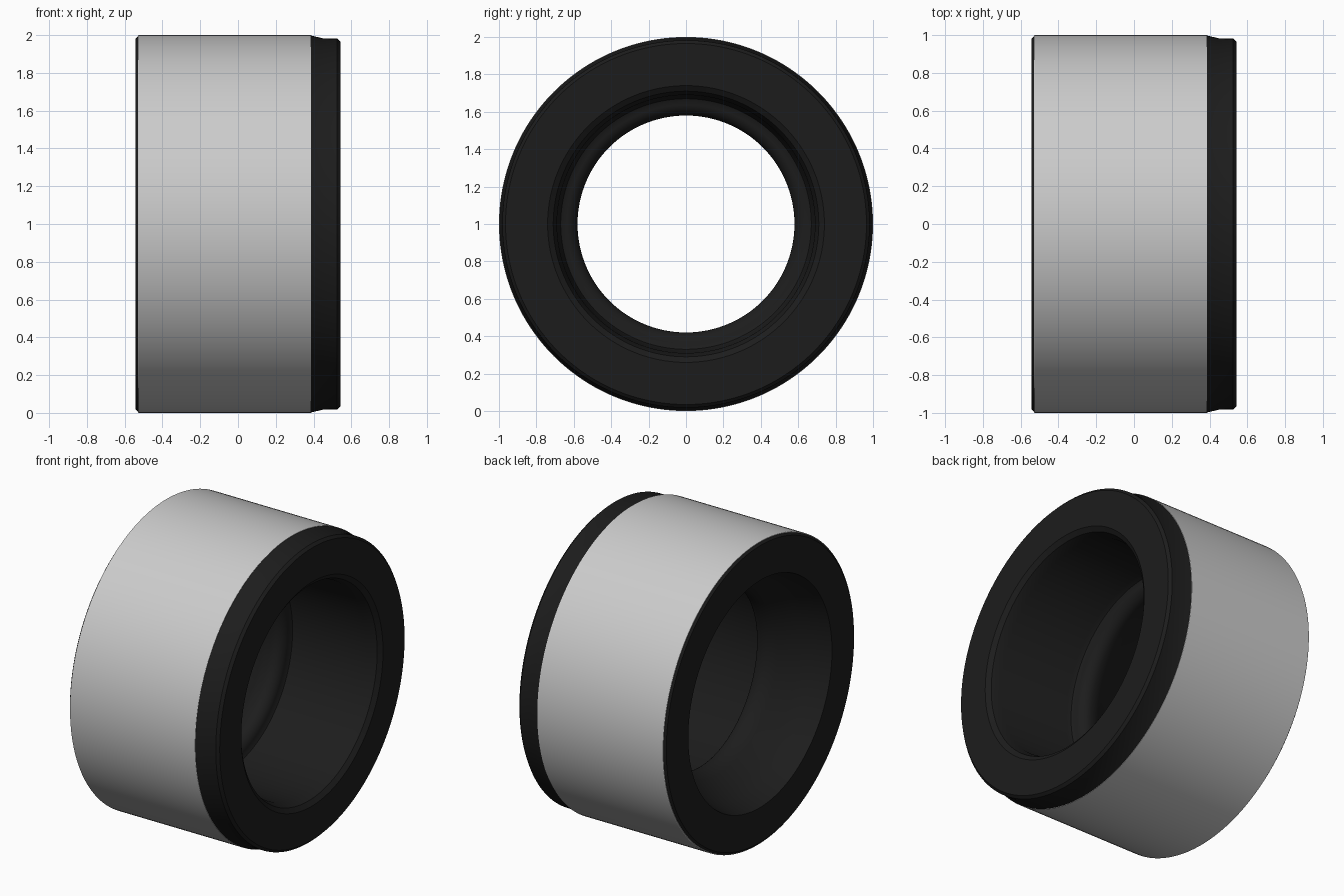
import bpy, bmesh, math

if "Cube" in bpy.data.objects:
    bpy.data.objects.remove(bpy.data.objects["Cube"])

SEGMENTS = 160
CENTRE_Z = 1.0


def lathe(name, profile, material=None):
    """Revolve a closed (x, radius) profile around the horizontal x axis."""
    bm = bmesh.new()
    rings = []
    for i in range(SEGMENTS):
        a = 2 * math.pi * i / SEGMENTS
        rings.append([bm.verts.new((x, r * math.cos(a), CENTRE_Z + r * math.sin(a)))
                      for x, r in profile])
    n = len(profile)
    for i in range(SEGMENTS):
        p, q = rings[i], rings[(i + 1) % SEGMENTS]
        for j in range(n):
            k = (j + 1) % n
            bm.faces.new((p[j], p[k], q[k], q[j]))
    bmesh.ops.recalc_face_normals(bm, faces=bm.faces)
    mesh = bpy.data.meshes.new(name)
    bm.to_mesh(mesh)
    bm.free()
    obj = bpy.data.objects.new(name, mesh)
    bpy.context.collection.objects.link(obj)
    if material:
        mesh.materials.append(material)
    bpy.ops.object.select_all(action='DESELECT')
    obj.select_set(True)
    bpy.context.view_layer.objects.active = obj
    bpy.ops.object.shade_smooth_by_angle(angle=math.radians(25))
    return obj


rubber = bpy.data.materials.new("black_rubber")
rubber.diffuse_color = (0.012, 0.012, 0.012, 1)
rubber.use_nodes = True
rubber.node_tree.nodes["Principled BSDF"].inputs["Base Color"].default_value = rubber.diffuse_color

# Rounded back edge of the inner sealing lip
lip_round = [(-0.15 + 0.07 * math.sin(t), 0.65 - 0.07 * math.cos(t))
             for t in (math.pi / 2 * i / 8 for i in range(9))]

# Rubber body: outside with band recess, right chamfer, bore, lip, left funnel
lathe("rubber_body", [
    (-0.542, 0.75), (-0.542, 0.98), (-0.527, 0.997), (-0.527, 0.97),
    (0.385, 0.97), (0.385, 0.998), (0.45, 0.983), (0.525, 0.982),
    (0.542, 0.965), (0.542, 0.74), (0.52, 0.71), (0.46, 0.69), (-0.04, 0.68),
    (-0.07, 0.67),
] + lip_round[::-1] + [
    (-0.19, 0.583), (-0.24, 0.61), (-0.34, 0.68), (-0.42, 0.715),
], rubber)

# Metal band pressed around the outside
lathe("metal_band", [
    (-0.53, 0.968), (-0.53, 0.997), (-0.525, 1.0), (0.387, 1.0), (0.387, 0.968),
])
